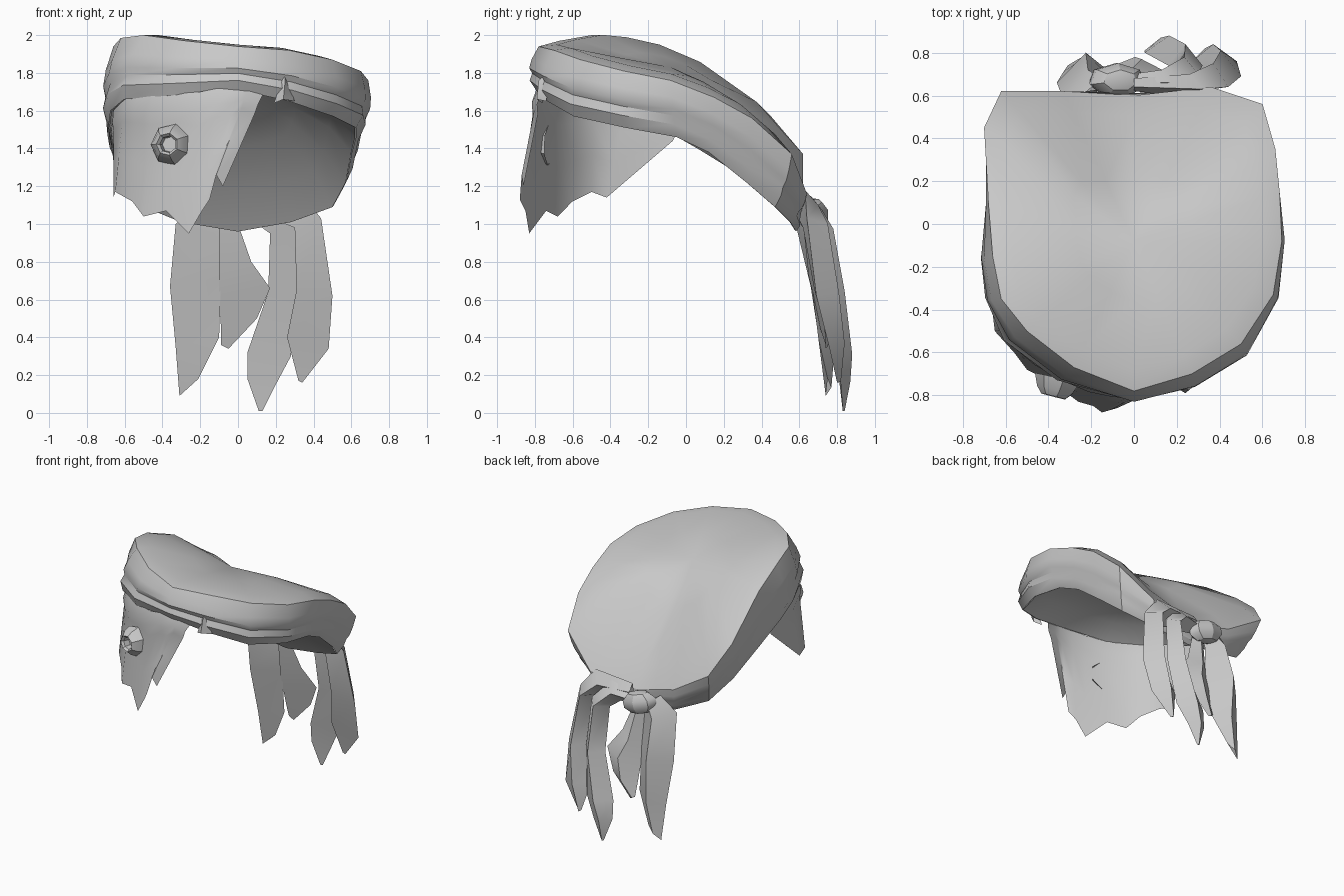
import bpy, bmesh, math
from mathutils import Vector

cloth = bpy.data.materials.new("grey cloth")
cloth.diffuse_color = (0.58, 0.58, 0.58, 1)


def finish(obj, angle):
    obj.data.materials.append(cloth)
    obj.data.shade_smooth()
    obj.data.set_sharp_from_angle(angle=math.radians(angle))


def sheet(name, rows, closed=False, flip=False, cap=None, angle=35):
    """Skin a list of equally long point rows; optionally close each row and cap the first."""
    bm = bmesh.new()
    grid = [[bm.verts.new(p) for p in row] for row in rows]
    n = len(rows[0])
    for a, b in zip(grid, grid[1:]):
        for i in range(n if closed else n - 1):
            j = (i + 1) % n
            quad = [a[i], a[j], b[j], b[i]]
            bm.faces.new(quad[::-1] if flip else quad)
    if cap:
        mid = bm.verts.new(cap)
        for i in range(n):
            tri = [mid, grid[0][(i + 1) % n], grid[0][i]]
            bm.faces.new(tri[::-1] if flip else tri)
    mesh = bpy.data.meshes.new(name)
    bm.to_mesh(mesh)
    bm.free()
    obj = bpy.data.objects.new(name, mesh)
    bpy.context.collection.objects.link(obj)
    finish(obj, angle)
    return obj


# Head cloth: upper rim xyz and lower rim xyz, counterclockwise from the front
rim = [
    (0, -.78, 1.94, 0, -.79, 1.71), (.27, -.70, 1.92, .27, -.73, 1.65),
    (.50, -.56, 1.87, .50, -.59, 1.57), (.65, -.33, 1.81, .62, -.32, 1.51),
    (.69, -.08, 1.76, .62, -.05, 1.46), (.68, .15, 1.67, .60, .12, 1.38),
    (.66, .35, 1.56, .57, .32, 1.22), (.60, .56, 1.37, .50, .47, 1.09),
    (.36, .64, 1.16, .28, .55, 1.01), (0, .60, 1.10, 0, .58, .96),
    (-.33, .62, 1.19, -.30, .56, 1.01), (-.62, .62, 1.37, -.52, .47, 1.10),
    (-.70, .45, 1.57, -.62, .32, 1.24), (-.68, .10, 1.83, -.66, .06, 1.40),
    (-.66, -.15, 1.94, -.68, -.15, 1.52), (-.62, -.35, 1.985, -.67, -.32, 1.60),
    (-.50, -.50, 2.0, -.60, -.52, 1.66), (-.28, -.67, 1.97, -.36, -.70, 1.68)]
top = [Vector(r[:3]) for r in rim]
low = [Vector(r[3:]) for r in rim]
centre = Vector((0, -.08, 1.83))

# Gently domed crown inside the upper rim
crown = []
for f, lift in ((.4, .01), (.86, .025), (1, 0)):
    crown.append([centre.lerp(p, f) + Vector((0, 0, lift + max(p.y, 0) * .25 * f * (1 - f)))
                  for p in top])
sheet("crown", crown, closed=True, flip=True, cap=centre)

# Folded band around the head
band = []
for t, bulge in ((0, 0), (.3, .035), (.5, .045), (.62, .028), (.78, .04), (1, .005)):
    row = []
    for a, b in zip(top, low):
        p = a.lerp(b, t)
        out = Vector((p.x, p.y, 0)).normalized()
        row.append(p + out * bulge * (1 if p.y < 0 else .5))
    band.append(row)
sheet("head_band", band, closed=True, flip=True)

# Hollow lining arching from the lower rim up under the crown
hollow = Vector((0, -.08, 1.75))
sheet("lining", [[hollow.lerp(p, f) + Vector((0, 0, lift)) for p in low]
                 for f, lift in ((.5, .05), (.8, .06), (1, 0))],
      closed=True, cap=hollow, angle=70)

# Pinched fold at the front of the band
sheet("band_pinch", [[(.19, -.76, 1.64), (.24, -.79, 1.66), (.30, -.74, 1.65)],
                     [(.23, -.76, 1.75), (.25, -.78, 1.76), (.28, -.73, 1.71)],
                     [(.24, -.74, 1.80), (.245, -.74, 1.80), (.25, -.73, 1.80)]], flip=True)

# Torn face cloth: upper xyz and lower xyz of each column
columns = [
    (.14, -.76, 1.70, -.08, -.86, 1.20), (.06, -.78, 1.72, -.115, -.87, 1.26),
    (0, -.79, 1.72, -.15, -.88, 1.13), (-.10, -.78, 1.72, -.19, -.85, 1.07),
    (-.20, -.76, 1.70, -.26, -.83, .95), (-.33, -.71, 1.69, -.38, -.74, 1.07),
    (-.45, -.64, 1.68, -.50, -.68, 1.04), (-.54, -.57, 1.67, -.56, -.60, 1.12),
    (-.60, -.49, 1.66, -.65, -.50, 1.17), (-.66, -.32, 1.60, -.66, -.42, 1.14),
    (-.67, -.05, 1.48, -.66, -.07, 1.44)]
rows = []
for t, bulge in ((0, 0), (.13, .015), (.24, 0), (.6, 0), (1, 0)):
    rows.append([Vector(c[:3]).lerp(Vector(c[3:]), t) + Vector((-.3, -1, 0)) * bulge
                 for c in columns])
sheet("face_cloth", rows, angle=45)

# Raised ring with a hollow centre over one eye
axis = Vector((-.25, -.97, .03)).normalized()
side = axis.cross(Vector((0, 0, 1))).normalized()
up = side.cross(axis)
hub = Vector((-.355, -.728, 1.42))
rings = []
for r, h in ((.042, .02), (.045, .065), (.06, .08), (.088, .05), (.112, -.005)):
    rings.append([hub + axis * h + r * (side * math.cos(k * math.tau / 7) +
                                        up * math.sin(k * math.tau / 7)) for k in range(7)])
sheet("eye_ring", rings, closed=True, flip=True, cap=hub + axis * .02)


# Hanging tails: each row is left xyz, right xyz and the y of the raised ridge
def tail(name, data):
    sheet(name, [[r[:3], ((r[0] + r[3]) / 2, r[6], (r[2] + r[5]) / 2), r[3:6]] for r in data],
          closed=True, angle=45)


tail("left_outer_tail", [
    (-.22, .62, 1.12, -.08, .64, 1.0, .68), (-.33, .58, 1.0, -.10, .64, .95, .72),
    (-.36, .66, .67, -.09, .66, .72, .80), (-.33, .71, .35, -.10, .70, .40, .79),
    (-.31, .74, .09, -.21, .75, .18, .77)])
tail("left_inner_tail", [
    (-.10, .62, 1.0, 0, .62, 1.0, .66), (-.10, .65, .72, .07, .66, .80, .72),
    (-.10, .68, .60, .17, .70, .66, .77), (-.09, .71, .45, .10, .73, .50, .78),
    (-.09, .74, .36, -.05, .74, .34, .75)])
tail("right_inner_tail", [
    (-.02, .64, 1.02, 0, .66, 1.10, .70), (.10, .64, 1.0, .16, .66, 1.15, .72),
    (.17, .67, .95, .30, .70, 1.0, .78), (.16, .74, .64, .32, .74, .65, .84),
    (.05, .80, .32, .28, .79, .30, .88), (.05, .81, .18, .20, .82, .15, .87),
    (.11, .83, .01, .13, .83, .01, .84)])
tail("right_outer_tail", [
    (0, .62, 1.05, 0, .64, 1.16, .68), (.20, .60, 1.02, .32, .63, 1.18, .70),
    (.30, .62, .98, .44, .64, 1.03, .75), (.31, .68, .65, .50, .69, .62, .81),
    (.26, .75, .40, .48, .76, .34, .84), (.32, .80, .17, .34, .80, .16, .82)])

# Knot holding the tails at the back
bpy.ops.mesh.primitive_uv_sphere_add(segments=7, ring_count=5, radius=1,
                                     location=(-.08, .67, 1.05), rotation=(0, .25, 0))
knot = bpy.context.object
knot.name = "knot"
knot.scale = (.14, .085, .085)
finish(knot, 35)
